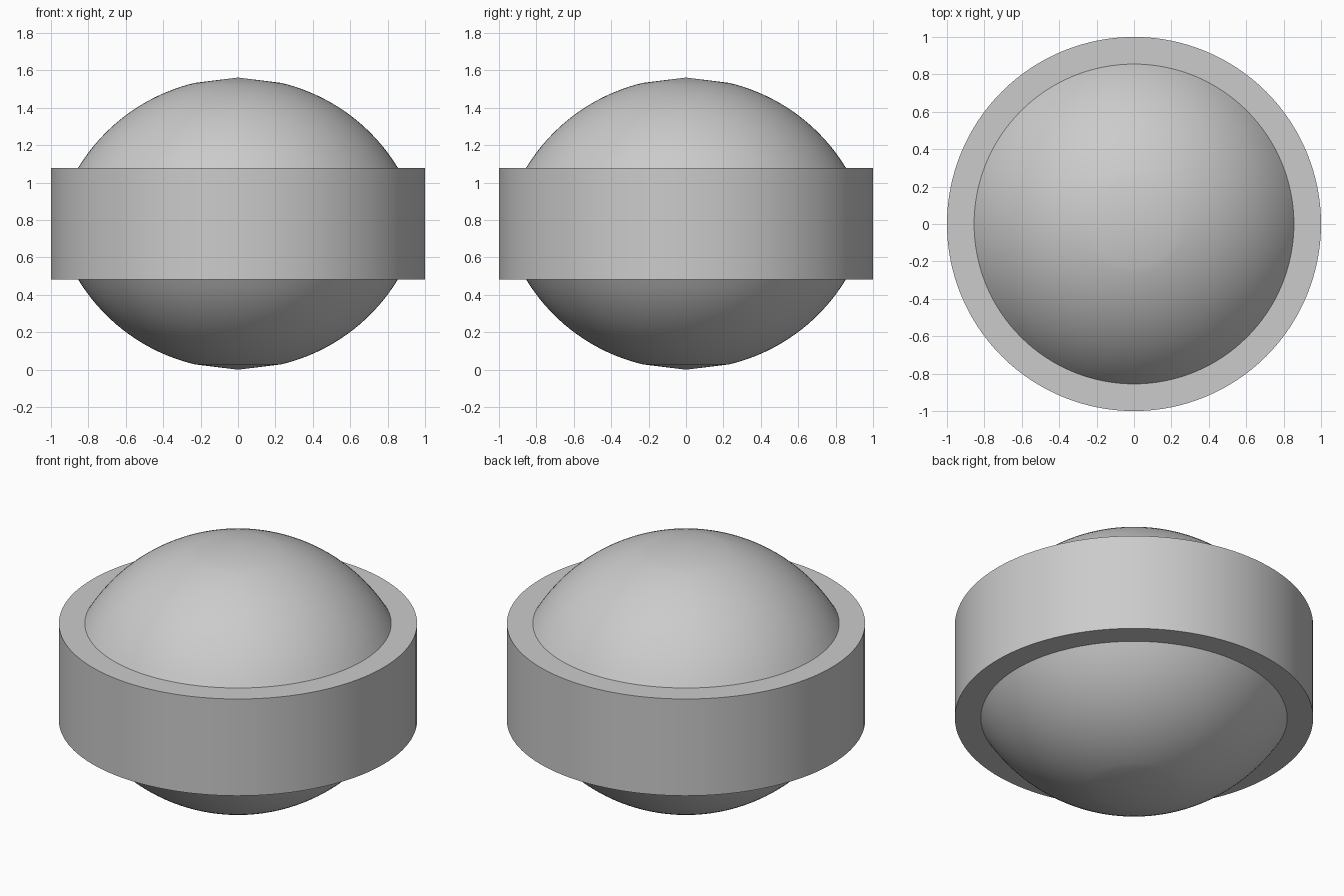
import bpy
import bmesh
import math
from mathutils import Vector

cube = bpy.data.objects.get("Cube")
if cube:
    bpy.data.objects.remove(cube, do_unlink=True)

RADIUS = 1.0          # band radius, also the curvature radius of both domes
RIM = 0.855           # radius where a dome meets the band
TIP = 0.23            # radius of the shallow cone at each pole
HALF_BAND = 0.298
HALF_HEIGHT = 0.781
STEPS = 20
SEGMENTS = 128

# One grey for the whole body
grey = bpy.data.materials.new("grey")
grey.use_nodes = True
colour = (0.6, 0.6, 0.6, 1)
grey.diffuse_color = colour
grey.node_tree.nodes["Principled BSDF"].inputs["Base Color"].default_value = colour

# Upper half of the profile: pole, spherical dome, flat shoulder, band edge
centre = HALF_BAND - math.sqrt(RADIUS ** 2 - RIM ** 2)
start, end = math.asin(TIP / RADIUS), math.asin(RIM / RADIUS)
upper = [(0, HALF_HEIGHT)]
for i in range(STEPS + 1):
    a = start + (end - start) * i / STEPS
    upper.append((RADIUS * math.sin(a), centre + RADIUS * math.cos(a)))
upper.append((RADIUS, HALF_BAND))

# Mirror the profile downwards and turn it around the vertical axis
profile = upper + [(r, -z) for r, z in reversed(upper)]
bm = bmesh.new()
verts = [bm.verts.new((r, 0, z + HALF_HEIGHT)) for r, z in profile]
edges = [bm.edges.new(pair) for pair in zip(verts, verts[1:])]
bmesh.ops.spin(bm, geom=verts + edges, cent=Vector(), axis=(0, 0, 1),
               angle=math.tau, steps=SEGMENTS, use_duplicate=False)
bmesh.ops.remove_doubles(bm, verts=bm.verts, dist=0.0005)
bmesh.ops.recalc_face_normals(bm, faces=bm.faces)

mesh = bpy.data.meshes.new("banded_lens_body")
bm.to_mesh(mesh)
bm.free()
mesh.materials.append(grey)
body = bpy.data.objects.new("banded_lens_body", mesh)
bpy.context.collection.objects.link(body)

# Smooth domes and band, crisp rims
bpy.ops.object.select_all(action='DESELECT')
body.select_set(True)
bpy.context.view_layer.objects.active = body
bpy.ops.object.shade_smooth_by_angle(angle=math.radians(30))
